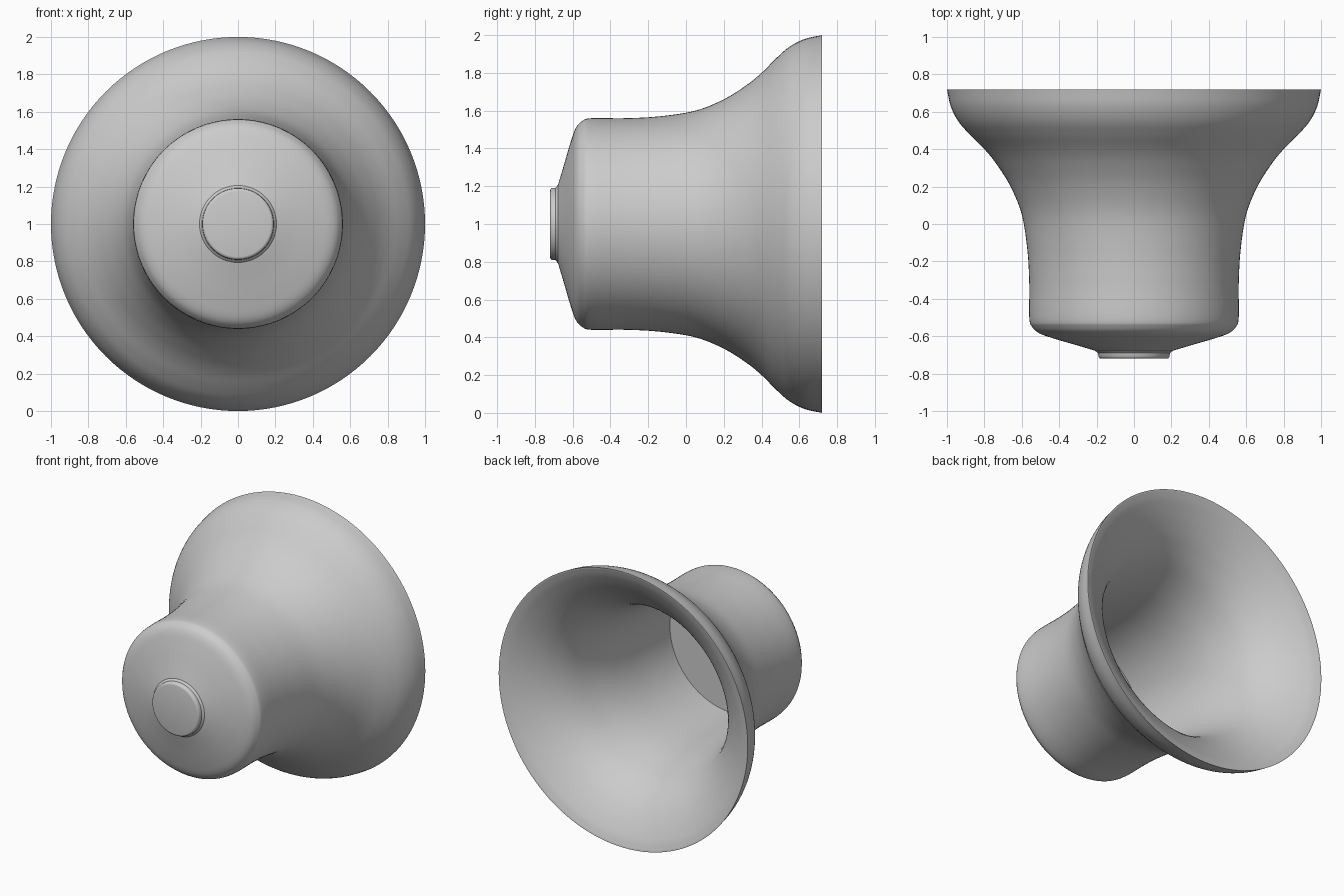
import bpy, bmesh, math
from mathutils import Vector

if "Cube" in bpy.data.objects:
    bpy.data.objects.remove(bpy.data.objects["Cube"])

SEGMENTS = 128


def smooth_curve(points, steps=6):
    """Catmull-Rom curve through (y, radius) points."""
    p = [Vector(q) for q in points]
    p = [2 * p[0] - p[1]] + p + [2 * p[-1] - p[-2]]
    out = []
    for i in range(1, len(p) - 2):
        a, b, c, d = p[i - 1:i + 3]
        for s in range(steps):
            t = s / steps
            out.append(0.5 * (2 * b + (c - a) * t + (2 * a - 5 * b + 4 * c - d) * t**2
                              + (3 * b - a - 3 * c + d) * t**3))
    out.append(p[-2])
    return [(v.x, v.y) for v in out]


def lathe(name, profile):
    """Revolve a (y, radius) profile about the y axis at z = 1."""
    bm = bmesh.new()
    verts = [bm.verts.new((r, y, 1)) for y, r in profile]
    edges = [bm.edges.new(pair) for pair in zip(verts, verts[1:])]
    bmesh.ops.spin(bm, geom=verts + edges, cent=(0, 0, 1), axis=(0, 1, 0),
                   angle=math.tau, steps=SEGMENTS, use_duplicate=False)
    bmesh.ops.remove_doubles(bm, verts=bm.verts, dist=1e-5)
    bmesh.ops.recalc_face_normals(bm, faces=bm.faces)
    mesh = bpy.data.meshes.new(name)
    bm.to_mesh(mesh)
    bm.free()
    obj = bpy.data.objects.new(name, mesh)
    bpy.context.collection.objects.link(obj)
    bpy.ops.object.select_all(action='DESELECT')
    obj.select_set(True)
    bpy.context.view_layer.objects.active = obj
    bpy.ops.object.shade_smooth_by_angle(angle=math.radians(40))
    return obj


# Bell: domed closed end, straight barrel, flared and rounded lip
outer = [(-0.68, 0.0)] + smooth_curve([
    (-0.68, 0.20), (-0.65, 0.30), (-0.615, 0.42), (-0.585, 0.505), (-0.55, 0.545),
    (-0.50, 0.56), (-0.32, 0.56), (-0.14, 0.57), (0.05, 0.60), (0.20, 0.66),
    (0.32, 0.735), (0.40, 0.80), (0.48, 0.88), (0.55, 0.94), (0.63, 0.98), (0.72, 1.0)])

# Hollow inside: trumpet flare, bore, flat floor
inner = smooth_curve([
    (0.72, 0.995), (0.69, 0.925), (0.62, 0.815), (0.53, 0.715), (0.40, 0.625),
    (0.20, 0.555), (0.0, 0.52), (-0.25, 0.505), (-0.53, 0.50)]) + [(-0.53, 0.0)]
lathe("bell", outer + inner)

# Small round boss on the closed end
lathe("end_boss", [(-0.66, 0.0), (-0.66, 0.215), (-0.68, 0.205), (-0.69, 0.192),
                   (-0.71, 0.19), (-0.718, 0.183), (-0.72, 0.175), (-0.72, 0.0)])
